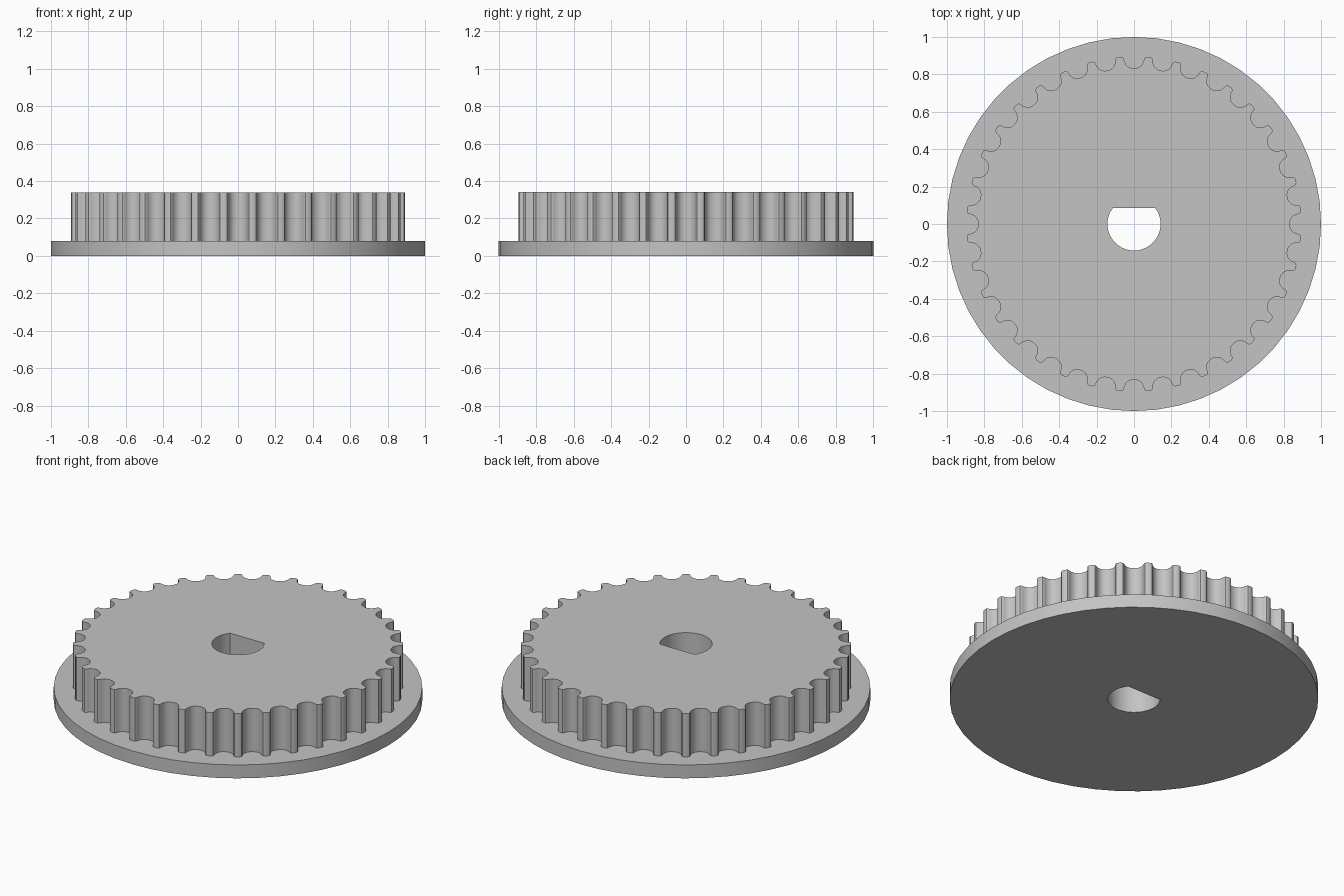
import bpy, bmesh, math
from mathutils import Vector, Matrix

cube = bpy.data.objects.get("Cube")
if cube:
    bpy.data.objects.remove(cube, do_unlink=True)

TEETH = 36
FLANGE_R, FLANGE_TOP = 1.0, 0.08
RIM_R, BELT_TOP = 0.896, 0.34
BORE_R, BORE_FLAT = 0.142, 0.086

grey = bpy.data.materials.new("plain grey")
grey.use_nodes = True
colour = (0.55, 0.55, 0.55, 1)
grey.diffuse_color = colour
grey.node_tree.nodes["Principled BSDF"].inputs["Base Color"].default_value = colour


def circle(radius, count):
    return [Vector((radius * math.cos(math.tau * i / count),
                    radius * math.sin(math.tau * i / count))) for i in range(count)]


def toothed_outline():
    # Half of one rounded belt groove: sideways offset, depth
    half = [(.068, 0), (.059, .003), (.054, .010), (.052, .019), (.050, .027),
            (.046, .035), (.041, .043), (.033, .051), (.023, .057), (.012, .060)]
    groove = [(-x, d) for x, d in half] + [(0, .061)] + half[::-1]
    base = math.sqrt(RIM_R ** 2 - half[0][0] ** 2)
    points = []
    for i in range(TEETH):
        turn = Matrix.Rotation(math.tau * i / TEETH, 2)
        points += [turn @ Vector((base - d, x)) for x, d in groove]
    return points


def bore_outline():
    # Round shaft hole with a flat on the back side
    start = math.pi - math.asin(BORE_FLAT / BORE_R)
    sweep = math.tau - 2 * (math.pi / 2 - math.asin(BORE_FLAT / BORE_R))
    steps = 36
    return [Vector((BORE_R * math.cos(start + sweep * i / steps),
                    BORE_R * math.sin(start + sweep * i / steps)))
            for i in range(steps + 1)]


def bored_plate(name, outline, bottom, top):
    bm = bmesh.new()
    edges = []
    for loop in (outline, bore_outline()):
        verts = [bm.verts.new((p.x, p.y, bottom)) for p in loop]
        edges += [bm.edges.new((v, verts[i - 1])) for i, v in enumerate(verts)]
    bmesh.ops.triangle_fill(bm, edges=edges, use_beauty=True, use_dissolve=False,
                            normal=(0, 0, 1))
    lifted = bmesh.ops.extrude_face_region(bm, geom=bm.faces[:], use_keep_orig=True)
    bmesh.ops.translate(bm, vec=(0, 0, top - bottom),
                        verts=[g for g in lifted["geom"] if isinstance(g, bmesh.types.BMVert)])
    bmesh.ops.recalc_face_normals(bm, faces=bm.faces[:])
    mesh = bpy.data.meshes.new(name)
    bm.to_mesh(mesh)
    bm.free()
    mesh.materials.append(grey)
    obj = bpy.data.objects.new(name, mesh)
    bpy.context.collection.objects.link(obj)
    bpy.ops.object.select_all(action="DESELECT")
    obj.select_set(True)
    bpy.context.view_layer.objects.active = obj
    bpy.ops.object.shade_smooth_by_angle(angle=math.radians(30))
    return obj


# Wide base disc and the toothed belt wheel above it
bored_plate("flange", circle(FLANGE_R, 52), 0, FLANGE_TOP)
bored_plate("toothed_wheel", toothed_outline(), FLANGE_TOP, BELT_TOP)
